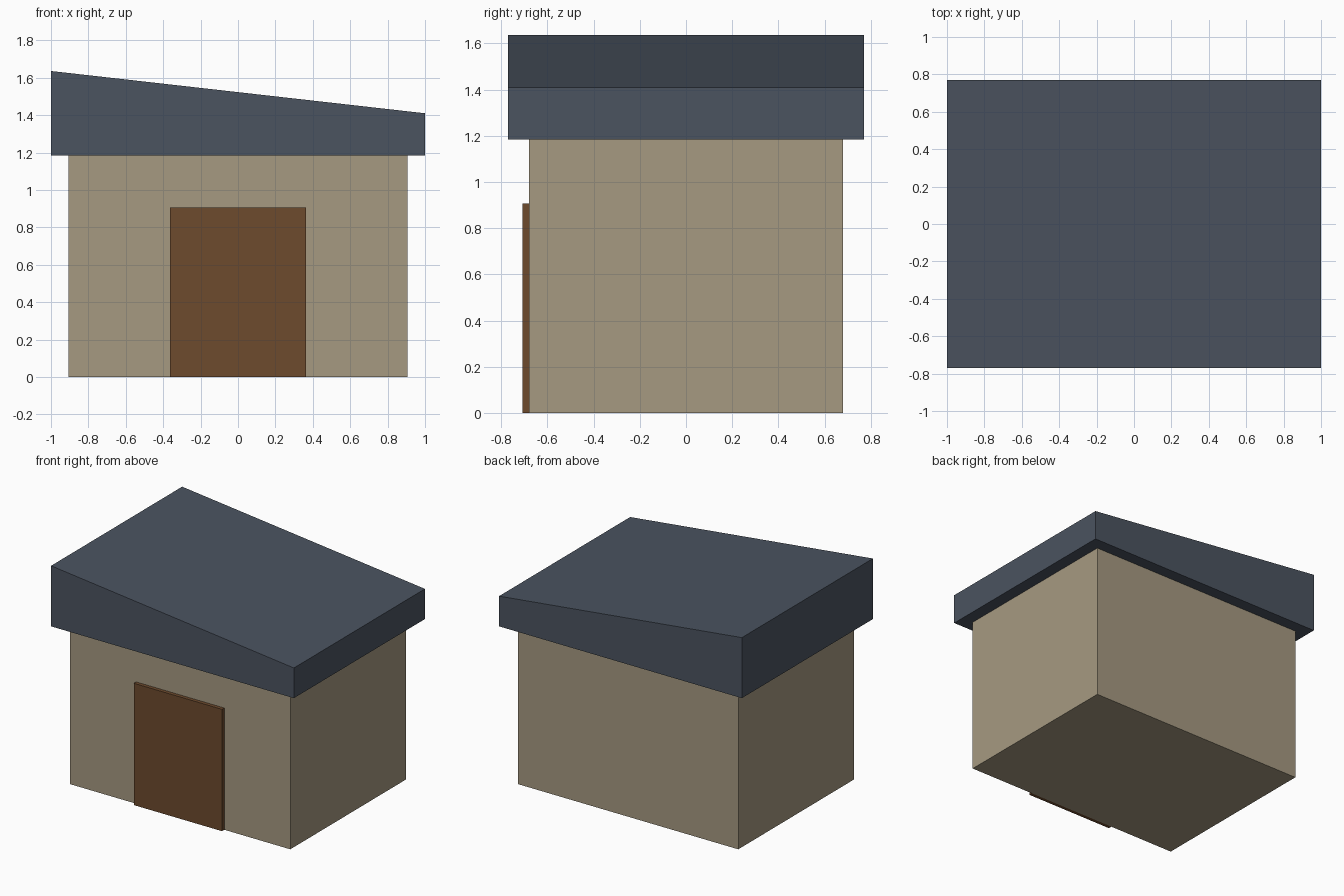
import bpy, bmesh

if "Cube" in bpy.data.objects:
    bpy.data.objects.remove(bpy.data.objects["Cube"])


def material(name, rgb):
    m = bpy.data.materials.new(name)
    m.diffuse_color = (*rgb, 1)
    m.use_nodes = True
    m.node_tree.nodes["Principled BSDF"].inputs["Base Color"].default_value = m.diffuse_color
    return m


def extrude_profile(name, profile, y0, y1, mat):
    """Solid made from an x-z profile (counter-clockwise from the front) run from y0 back to y1."""
    bm = bmesh.new()
    face = bm.faces.new([bm.verts.new((x, y0, z)) for x, z in profile])
    out = bmesh.ops.extrude_face_region(bm, geom=[face], use_keep_orig=True)
    moved = [v for v in out["geom"] if isinstance(v, bmesh.types.BMVert)]
    bmesh.ops.translate(bm, verts=moved, vec=(0, y1 - y0, 0))
    bmesh.ops.recalc_face_normals(bm, faces=bm.faces)
    mesh = bpy.data.meshes.new(name)
    bm.to_mesh(mesh)
    bm.free()
    mesh.materials.append(mat)
    obj = bpy.data.objects.new(name, mesh)
    bpy.context.collection.objects.link(obj)
    return obj


def rect(half_width, z0, z1):
    return [(-half_width, z0), (half_width, z0), (half_width, z1), (-half_width, z1)]


wall_tan = material("wall_tan", (0.38, 0.32, 0.22))
roof_slate = material("roof_slate", (0.07, 0.087, 0.117))
door_brown = material("door_brown", (0.153, 0.069, 0.027))

EAVE = 1.185

# Walls
extrude_profile("walls", rect(0.907, 0, EAVE), -0.68, 0.68, wall_tan)

# Overhanging roof, sloping down to the right
extrude_profile("roof", [(-1, EAVE), (1, EAVE), (1, 1.41), (-1, 1.636)],
                -0.771, 0.771, roof_slate)

# Door slab standing proud of the front wall
extrude_profile("door", rect(0.363, 0, 0.907), -0.707, -0.68, door_brown)
